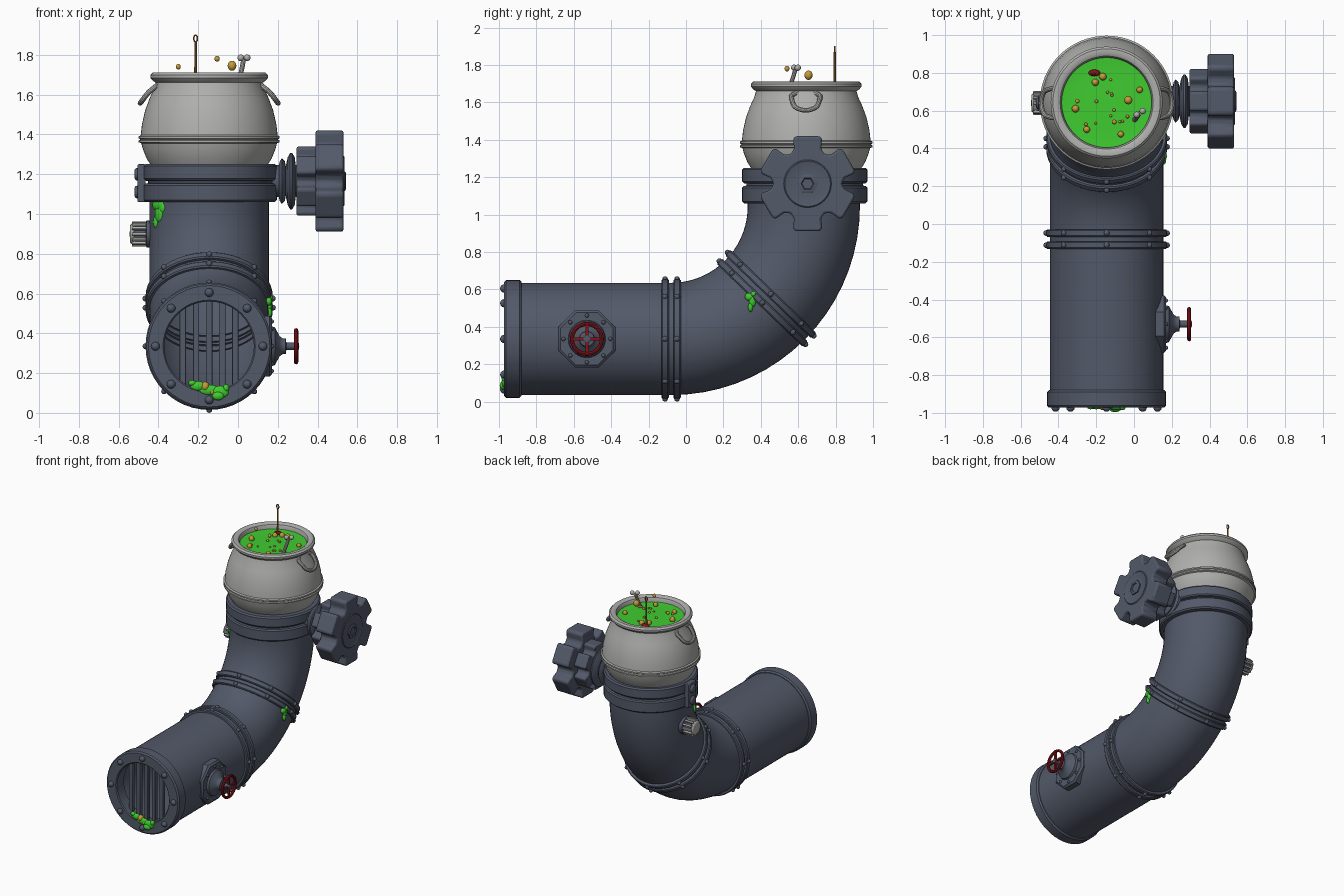
import bpy, bmesh, math, random
from math import sin, cos, pi, radians, sqrt
from mathutils import Vector, Matrix

if "Cube" in bpy.data.objects:
    bpy.data.objects.remove(bpy.data.objects["Cube"])
random.seed(4)


def material(name, r, g, b):
    m = bpy.data.materials.new(name)
    m.use_nodes = True
    m.diffuse_color = (r, g, b, 1)
    m.node_tree.nodes["Principled BSDF"].inputs["Base Color"].default_value = (r, g, b, 1)
    return m


IRON = material("blue grey iron", 0.085, 0.1, 0.14)
POT = material("pale grey metal", 0.43, 0.43, 0.42)
SLIME = material("green slime", 0.05, 0.6, 0.03)
GOLD = material("amber bubble", 0.55, 0.33, 0.04)
RED = material("red paint", 0.24, 0.006, 0.01)
WOOD = material("orange wood", 0.33, 0.14, 0.03)
BONE = material("bone", 0.45, 0.43, 0.4)

CX, CZ, PY = -0.145, 0.335, 0.64      # pipe centre, pipe height, pot centre
R, BEND = 0.3, 0.71                   # pipe radius, elbow radius
Y0 = -0.08                            # where the elbow begins


def finish(ob, angle=35):
    bpy.ops.object.select_all(action="DESELECT")
    ob.select_set(True)
    bpy.context.view_layer.objects.active = ob
    bpy.ops.object.shade_smooth_by_angle(angle=radians(angle))
    return ob


def make(name, bm, mat, bevel=0):
    bmesh.ops.remove_doubles(bm, verts=bm.verts, dist=1e-5)
    bmesh.ops.recalc_face_normals(bm, faces=bm.faces)
    me = bpy.data.meshes.new(name)
    bm.to_mesh(me)
    bm.free()
    me.materials.append(mat)
    ob = bpy.data.objects.new(name, me)
    bpy.context.collection.objects.link(ob)
    if bevel:
        mod = ob.modifiers.new("bevel", "BEVEL")
        mod.width, mod.segments, mod.limit_method = bevel, 2, "ANGLE"
    return finish(ob)


def frame(loc, axis):
    return Matrix.Translation(loc) @ Vector(axis).to_track_quat("Z", "Y").to_matrix().to_4x4()


def skin(bm, rings, loop=False):
    for a, b in zip(rings, rings[1:] + rings[:1] if loop else rings[1:]):
        for i in range(len(a)):
            j = (i + 1) % len(a)
            bm.faces.new((a[i], a[j], b[j], b[i]))


def lathe(bm, M, profile, n=48, loop=False, turn=0.0):
    """Turn (radius, height) points about the local z axis of M."""
    rings = [[bm.verts.new(M @ Vector((r * cos(turn + 2 * pi * i / n), r * sin(turn + 2 * pi * i / n), h)))
              for i in range(n)] for r, h in profile]
    skin(bm, rings, loop)


def ball(bm, M, sx, sy=None, sz=None, seg=12):
    S = Matrix.Diagonal((sx, sy or sx, sz or sx, 1))
    bmesh.ops.create_uvsphere(bm, u_segments=seg, v_segments=8, radius=1, matrix=M @ S)


def box(bm, M, size):
    bmesh.ops.create_cube(bm, size=1, matrix=M @ Matrix.Diagonal((*size, 1)))


def rivets(bm, M, r, h, size, n=8):
    for i in range(n):
        a = pi / 2 + 2 * pi * i / n
        ball(bm, M @ Matrix.Translation((r * cos(a), r * sin(a), h)), size)


def tube(name, pts, r, mat, cyclic=False):
    cu = bpy.data.curves.new(name, "CURVE")
    cu.dimensions, cu.bevel_depth, cu.bevel_resolution, cu.use_fill_caps = "3D", r, 3, True
    sp = cu.splines.new("BEZIER")
    sp.bezier_points.add(len(pts) - 1)
    for bp, p in zip(sp.bezier_points, pts):
        bp.co, bp.handle_left_type, bp.handle_right_type = p, "AUTO", "AUTO"
    sp.use_cyclic_u, sp.resolution_u = cyclic, 6
    ob = bpy.data.objects.new(name, cu)
    bpy.context.collection.objects.link(ob)
    cu.materials.append(mat)
    finish_sel = bpy.context.view_layer.objects
    bpy.ops.object.select_all(action="DESELECT")
    ob.select_set(True)
    finish_sel.active = ob
    bpy.ops.object.convert(target="MESH")
    return finish(bpy.context.object)


def bend(a):
    """Frame on the elbow centreline, z along the pipe."""
    return frame((CX, Y0 + BEND * sin(a), CZ + BEND * (1 - cos(a))), (0, cos(a), sin(a)))


# Pipe: straight run, elbow, short riser
bm = bmesh.new()
path = [((CX, -0.95, CZ), 0)] + [(bend(radians(a)).translation, radians(a)) for a in range(0, 91, 5)]
path.append(((CX, Y0 + BEND, 1.2), pi / 2))
rings = []
for p, a in path:
    up = Vector((0, -sin(a), cos(a)))
    rings.append([bm.verts.new(Vector(p) + R * (cos(t) * Vector((1, 0, 0)) + sin(t) * up))
                  for t in (2 * pi * i / 56 for i in range(56))])
skin(bm, rings)
make("elbow_pipe", bm, IRON)

# Double riveted flanges
for label, a in (("lower", 0), ("upper", radians(46))):
    bm = bmesh.new()
    M = bend(a)
    for h in (-0.032, 0.032):
        lathe(bm, M, [(0.29, h - 0.02), (0.314, h - 0.02), (0.32, h - 0.013), (0.32, h + 0.013),
                      (0.314, h + 0.02), (0.29, h + 0.02)])
        rivets(bm, M, 0.32, h, 0.015)
    make(label + "_flange", bm, IRON)

# Mouth collar with rivets and grate
bm = bmesh.new()
M = frame((CX, -0.88, CZ), (0, -1, 0))
lathe(bm, M, [(0.225, 0), (0.305, 0), (0.315, 0.01), (0.315, 0.082), (0.305, 0.092), (0.232, 0.092),
              (0.225, 0.085)], loop=True)
rivets(bm, M, 0.27, 0.092, 0.022)
make("mouth_collar", bm, IRON)
bm = bmesh.new()
for i in range(-2, 3):
    x = i * 0.066
    box(bm, Matrix.Translation((CX + x, -0.915, CZ)), (0.032, 0.03, 2 * sqrt(0.24 ** 2 - x * x)))
make("grate_bars", bm, IRON, 0.004)

# Top collar with side clamp
bm = bmesh.new()
lathe(bm, Matrix.Translation((CX + 0.005, PY - 0.005, 0)),
      [(0.28, 1.06), (0.325, 1.06), (0.335, 1.07), (0.335, 1.143), (0.327, 1.152), (0.312, 1.155),
       (0.312, 1.165), (0.327, 1.168), (0.335, 1.177), (0.335, 1.24), (0.325, 1.25), (0.25, 1.25)], 56)
make("top_collar", bm, IRON)
bm = bmesh.new()
box(bm, Matrix.Translation((-0.485, PY, 1.155)), (0.04, 0.09, 0.19))
for z in (1.11, 1.2):
    lathe(bm, frame((-0.5, PY, z), (-1, 0, 0)), [(0.032, 0), (0.032, 0.012), (0.024, 0.02), (0, 0.02)], 16)
make("collar_clamp", bm, IRON, 0.006)

# Ribbed vent cap under the clamp
bm = bmesh.new()
V = frame((-0.43, PY, 0.9), (-1, 0, 0))
lathe(bm, V, [(0.068, 0), (0.068, 0.03), (0.05, 0.035), (0.05, 0.09), (0, 0.09)], 24)
make("vent_core", bm, IRON)
bm = bmesh.new()
for i in range(12):
    box(bm, V @ Matrix.Rotation(i * pi / 6, 4, "Z") @ Matrix.Translation((0.05, 0, 0.066)), (0.026, 0.015, 0.075))
lathe(bm, V, [(0.045, 0.09), (0.055, 0.1), (0.045, 0.112), (0, 0.115)], 24)
make("vent_ribs", bm, POT, 0.003)

# Large lobed valve on the left side
bm = bmesh.new()
G = frame((0, 0.65, 1.165), (1, 0, 0))
lathe(bm, G, [(0.08, 0.17), (0.08, 0.205), (0.1, 0.21), (0.115, 0.22), (0.1, 0.235), (0.075, 0.24),
              (0.12, 0.25), (0.142, 0.262), (0.142, 0.272), (0.12, 0.285), (0.08, 0.29), (0.08, 0.31)])
make("valve_bellows", bm, IRON)
LOBE = [(-30, 0.182), (-21, 0.2), (-18, 0.252), (-14, 0.262), (14, 0.262), (18, 0.252), (21, 0.2)]
for name, s, x0, x1 in (("valve_hub", 0.68, 0.295, 0.4), ("valve_handwheel", 1, 0.39, 0.53)):
    bm = bmesh.new()
    ring = [(radians(90 + 60 * k + d), r * s) for k in range(6) for d, r in LOBE]
    vs = [[bm.verts.new(G @ Vector((r * cos(a), r * sin(a), h))) for a, r in ring] for h in (x0, x1)]
    skin(bm, vs)
    for v in vs:
        bm.faces.new(v)
    make(name, bm, IRON, 0.012)
bm = bmesh.new()
lathe(bm, G, [(0.13, 0.528), (0.122, 0.535), (0.112, 0.531), (0.06, 0.531)], 32)
lathe(bm, G, [(0.056, 0.528), (0.056, 0.538), (0.048, 0.542), (0.035, 0.542), (0.03, 0.536), (0, 0.536)], 6)
make("valve_nut", bm, IRON)

# Small valve: riveted plate, stem and red wheel
bm = bmesh.new()
W = frame((0, -0.53, CZ), (1, 0, 0))
lathe(bm, W, [(0.165, 0.09), (0.165, 0.158), (0.152, 0.17), (0, 0.17)], 8, turn=pi / 8)
lathe(bm, W, [(0.1, 0.17), (0.095, 0.185), (0.05, 0.21), (0.04, 0.225), (0.04, 0.24), (0.018, 0.243),
              (0.018, 0.305), (0, 0.308)], 28)
rivets(bm, W, 0.125, 0.17, 0.011)
make("small_valve_body", bm, IRON)
bm = bmesh.new()
circle = [(0.08 + 0.011 * cos(i * pi / 4), 0.292 + 0.011 * sin(i * pi / 4)) for i in range(8)]
lathe(bm, W, circle, 32, loop=True)
for size in ((0.16, 0.015, 0.012), (0.015, 0.16, 0.012)):
    box(bm, W @ Matrix.Translation((0, 0, 0.292)), size)
make("red_wheel", bm, RED)

# Cauldron with handles
bm = bmesh.new()
C = Matrix.Translation((CX, PY + 0.003, 0))
lathe(bm, C, [(0, 1.24), (0.29, 1.24), (0.315, 1.28), (0.333, 1.325), (0.341, 1.355), (0.354, 1.36),
              (0.354, 1.37), (0.345, 1.374), (0.354, 1.38), (0.354, 1.39), (0.344, 1.396), (0.338, 1.45),
              (0.322, 1.52), (0.3, 1.58), (0.277, 1.63), (0.269, 1.66), (0.284, 1.67), (0.296, 1.684),
              (0.296, 1.698), (0.284, 1.71), (0.262, 1.712), (0.246, 1.703), (0.238, 1.685), (0.238, 1.63)], 64)
make("cauldron", bm, POT)
for name, s in (("left_handle", 1), ("right_handle", -1)):
    arc = [(0.27, -0.07, 1.64), (0.305, -0.073, 1.61), (0.338, -0.045, 1.568),
           (0.338, 0.045, 1.568), (0.305, 0.073, 1.61), (0.27, 0.07, 1.64)]
    tube(name, [(CX + s * x, PY + y, z) for x, y, z in arc], 0.013, POT, True)

# Brew with bubbles
bm = bmesh.new()
lathe(bm, C, [(0.24, 1.672), (0.16, 1.666), (0.08, 1.672), (0, 1.668)])
make("brew_surface", bm, SLIME)
bm = bmesh.new()
for x, y, z, r in ((-0.31, 0.61, 1.675, 0.02), (-0.25, 0.5, 1.675, 0.018), (-0.03, 0.655, 1.745, 0.022),
                   (0.03, 0.71, 1.675, 0.017), (-0.205, 0.75, 1.675, 0.019), (-0.165, 0.78, 1.675, 0.02),
                   (-0.07, 0.475, 1.675, 0.017), (-0.105, 0.54, 1.78, 0.013), (-0.3, 0.65, 1.74, 0.012),
                   (-0.165, -0.965, 0.133, 0.021), (-0.13, -0.97, 0.105, 0.012)):
    ball(bm, Matrix.Translation((x, y, z)), r, r, r * 1.15)
for i in range(14):
    a, d = random.uniform(0, 2 * pi), random.uniform(0.04, 0.2)
    ball(bm, Matrix.Translation((CX + d * cos(a), PY + d * sin(a), 1.673)), random.uniform(0.006, 0.01))
make("bubbles", bm, GOLD)

# Ladle and bone in the brew
tube("ladle_stick", [(-0.215, 0.795, 1.65), (-0.213, 0.795, 1.76), (-0.213, 0.795, 1.868)], 0.007, WOOD)
tube("ladle_loop", [(-0.213 + 0.009 * cos(a), 0.795, 1.882 + 0.016 * sin(a))
                    for a in (0, pi / 2, pi, 3 * pi / 2)], 0.004, WOOD, True)
bm = bmesh.new()
ball(bm, Matrix.Translation((-0.21, 0.8, 1.675)), 0.032, 0.018, 0.012)
make("ladle_bowl", bm, RED)
tube("bone_shaft", [(0.0, 0.545, 1.65), (0.015, 0.565, 1.71), (0.028, 0.585, 1.775)], 0.012, BONE)
bm = bmesh.new()
for dx in (-0.016, 0.016):
    ball(bm, Matrix.Translation((0.03 + dx, 0.588 + dx * 0.6, 1.785)), 0.017)
make("bone_knuckle", bm, BONE)


# Slime drips: flattened overlapping blobs on each surface
def drip(name, blobs, axis):
    b = bmesh.new()
    for x, y, z, w, h in blobs:
        ball(b, frame((x, y, z), axis), w, h, 0.016)
    make(name, b, SLIME)


drip("mouth_slime", [(-0.2, -0.965, 0.135, 0.04, 0.025), (-0.145, -0.965, 0.115, 0.055, 0.027),
                     (-0.09, -0.97, 0.105, 0.045, 0.032), (-0.1, -0.98, 0.085, 0.03, 0.022),
                     (-0.23, -0.965, 0.15, 0.02, 0.015), (-0.06, -0.97, 0.125, 0.016, 0.02)], (0, -1, 0))
drip("collar_slime", [(-0.4, 0.475, 1.045, 0.05, 0.03), (-0.395, 0.47, 1.0, 0.035, 0.045),
                      (-0.38, 0.455, 1.03, 0.03, 0.03), (-0.41, 0.49, 0.96, 0.018, 0.035)], (-0.82, -0.57, 0))
drip("side_slime", [(0.155, 0.34, 0.56, 0.026, 0.022), (0.155, 0.355, 0.54, 0.02, 0.035),
                    (0.155, 0.345, 0.505, 0.013, 0.026), (0.16, 0.36, 0.575, 0.015, 0.015)], (1, 0, 0))
